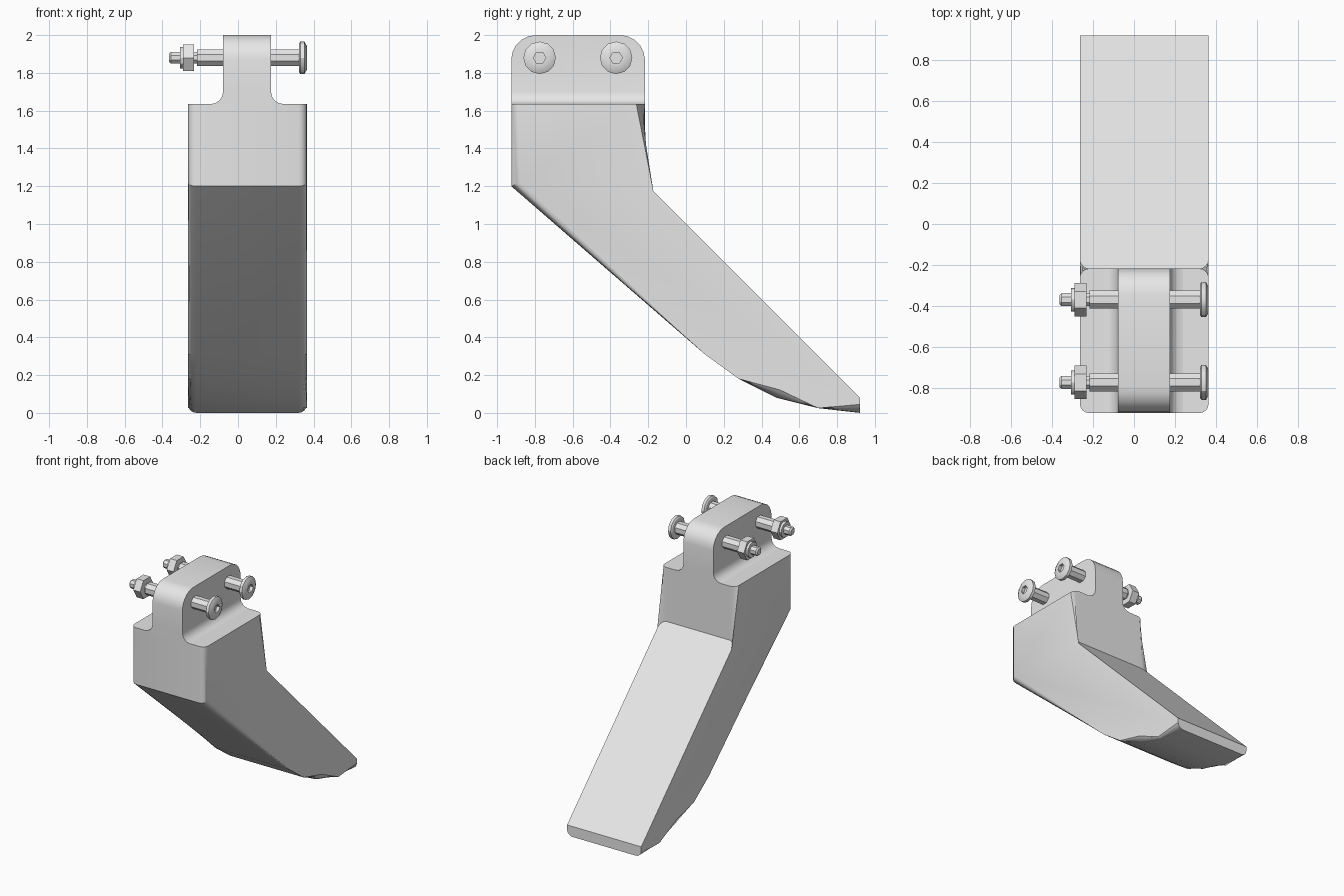
import bpy
import bmesh
from math import cos, sin, pi, radians

cube = bpy.data.objects.get("Cube")
if cube:
    bpy.data.objects.remove(cube, do_unlink=True)

# One grey metal for everything
metal = bpy.data.materials.new("grey metal")
metal.use_nodes = True
GREY = (0.8, 0.8, 0.8, 1)
metal.diffuse_color = GREY
metal.node_tree.nodes["Principled BSDF"].inputs["Base Color"].default_value = GREY

FRONT, BACK, TIP = -0.925, -0.218, 0.922
SHOULDER, TOP = 1.635, 2.0


def finish(name, bm):
    bmesh.ops.recalc_face_normals(bm, faces=bm.faces)
    mesh = bpy.data.meshes.new(name)
    bm.to_mesh(mesh)
    bm.free()
    mesh.materials.append(metal)
    mesh.shade_smooth()
    mesh.set_sharp_from_angle(angle=radians(30))
    obj = bpy.data.objects.new(name, mesh)
    bpy.context.collection.objects.link(obj)
    return obj


def prism(points, place, lo, hi):
    """Extrude a closed profile from lo to hi; return the mesh and its two rings."""
    bm = bmesh.new()
    rings = [[bm.verts.new(place(p, d)) for p in points] for d in (lo, hi)]
    skin(bm, rings)
    return bm, rings


def skin(bm, rings):
    n = len(rings[0])
    for a, b in zip(rings, rings[1:]):
        for i in range(n):
            j = (i + 1) % n
            bm.faces.new((a[i], a[j], b[j], b[i]))
    bm.faces.new(rings[0])
    bm.faces.new(rings[-1])


def round_edges(bm, edges, radius, segments):
    bmesh.ops.bevel(bm, geom=edges, offset=radius, segments=segments,
                    profile=0.5, affect='EDGES', clamp_overlap=False)


# Body: upright block running into a slanted, curved tooth
side = [(FRONT, SHOULDER), (FRONT, 1.2), (0.1, 0.31), (0.28, 0.18), (0.48, 0.08),
        (0.7, 0.025), (TIP, 0), (TIP, 0.08), (BACK, 1.22), (BACK, SHOULDER)]
bm, rings = prism(side, lambda p, x: (x, p[0], p[1]), -0.265, 0.365)
rounded = [bm.edges.get((r[i], r[i + 1])) for r in rings for i in (0, 1, 2, 3, 4, 5, 8)]
round_edges(bm, rounded, 0.045, 4)
finish("tooth_body", bm)

# Mounting tab: filleted foot and rounded upper corners
CENTRE, HALF, FILLET = 0.048, 0.127, 0.065
half = [(HALF, TOP)]
for k in range(5):
    a = pi + k * pi / 8
    half.append((HALF + FILLET * (1 + cos(a)), SHOULDER + FILLET * (1 + sin(a))))
outline = half + [(-x, z) for x, z in reversed(half)]
bm, rings = prism(outline, lambda p, y: (CENTRE + p[0], y, p[1]), FRONT, BACK)
round_edges(bm, [bm.edges.get((r[0], r[-1])) for r in rings], 0.13, 5)
finish("mounting_tab", bm)


def turned(name, y, z, sides, profile):
    """Part turned around the x axis; profile rows are x, radius, hexagonal or not."""
    bm = bmesh.new()
    rings = []
    for x, radius, hexagonal in profile:
        ring = []
        for i in range(sides):
            flat = cos(pi / 6) if hexagonal and i % 2 else 1
            a = 2 * pi * i / sides + (0 if sides == 12 else pi / sides)
            ring.append(bm.verts.new((x, y + radius * flat * cos(a),
                                      z + radius * flat * sin(a))))
        rings.append(ring)
    skin(bm, rings)
    finish(name, bm)


# Two bolts with socket heads and nuts
for label, y in (("front", -0.775), ("back", -0.37)):
    z = 1.88
    turned(label + "_bolt_shank", y, z, 8,
           [(-0.218, 0.048, False), (0.33, 0.048, False)])
    turned(label + "_bolt_thread", y, z, 8,
           [(-0.365, 0.024, False), (-0.355, 0.034, False), (-0.21, 0.034, False)])
    turned(label + "_bolt_head", y, z, 12,
           [(0.323, 0.075, False), (0.33, 0.086, False), (0.352, 0.086, False),
            (0.365, 0.062, False), (0.365, 0.033, True), (0.34, 0.033, True)])
    turned(label + "_nut", y, z, 12,
           [(-0.307, 0.058, False), (-0.29, 0.058, False), (-0.29, 0.082, True),
            (-0.232, 0.082, True)])
